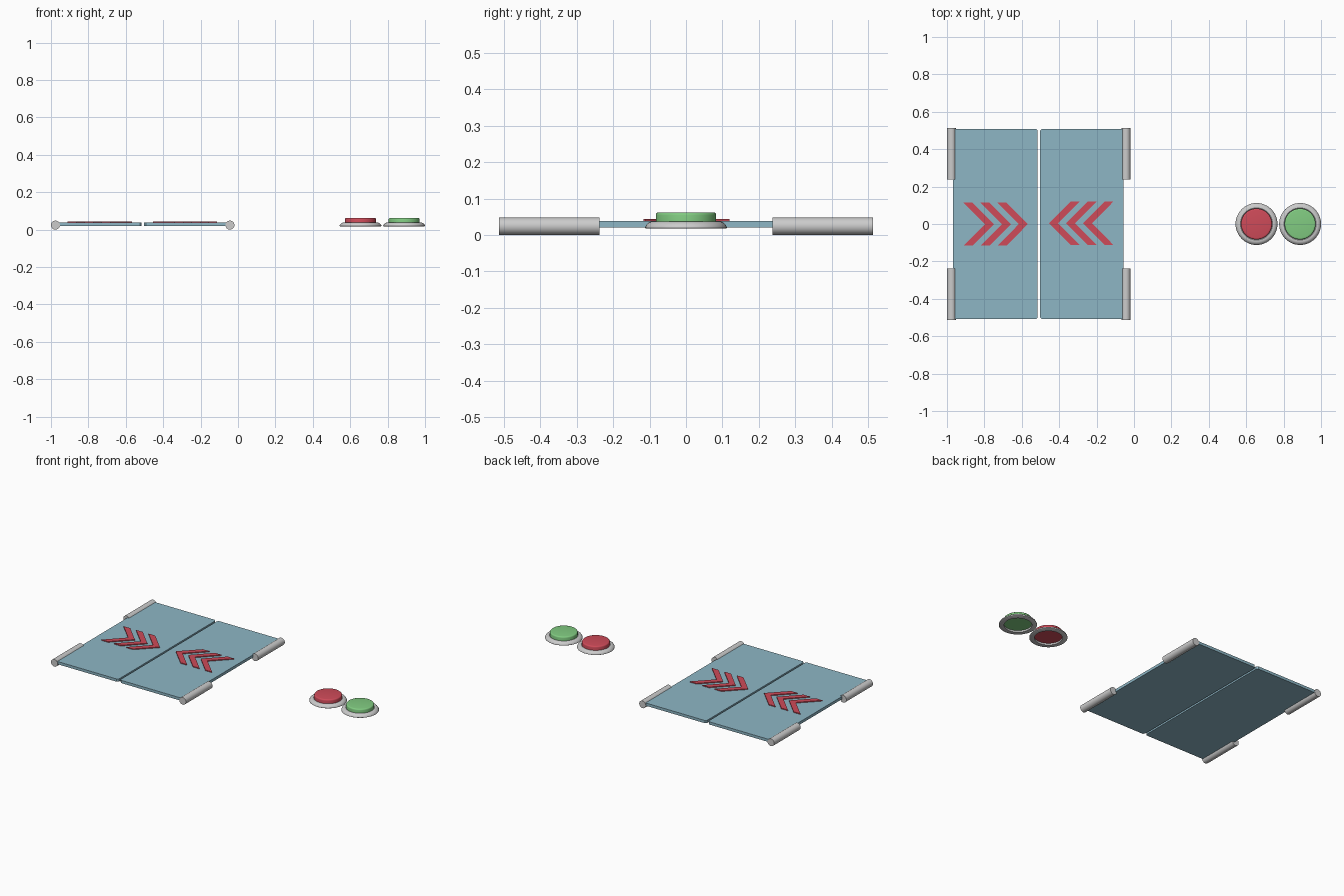
import bpy, bmesh, math

if "Cube" in bpy.data.objects:
    bpy.data.objects.remove(bpy.data.objects["Cube"])


def material(name, rgb):
    m = bpy.data.materials.new(name)
    m.diffuse_color = (*rgb, 1)
    m.use_nodes = True
    m.node_tree.nodes["Principled BSDF"].inputs["Base Color"].default_value = m.diffuse_color
    return m


BLUE = material("panel_blue", (0.27, 0.47, 0.56))
RED = material("signal_red", (0.62, 0.07, 0.10))
GREEN = material("signal_green", (0.22, 0.60, 0.22))


def finish(name, bm, mat=None, smooth=False):
    bmesh.ops.recalc_face_normals(bm, faces=bm.faces[:])
    me = bpy.data.meshes.new(name)
    bm.to_mesh(me)
    bm.free()
    ob = bpy.data.objects.new(name, me)
    bpy.context.collection.objects.link(ob)
    if mat:
        me.materials.append(mat)
    if smooth:
        bpy.ops.object.select_all(action='DESELECT')
        ob.select_set(True)
        bpy.context.view_layer.objects.active = ob
        bpy.ops.object.shade_smooth_by_angle(angle=math.radians(35))
    return ob


def prism(name, outlines, z0, z1, mat):
    """Extrude flat outlines from z0 up to z1."""
    bm = bmesh.new()
    for pts in outlines:
        face = bm.faces.new([bm.verts.new((x, y, z0)) for x, y in pts])
        ext = bmesh.ops.extrude_face_region(bm, geom=[face], use_keep_orig=True)
        for v in ext["geom"]:
            if isinstance(v, bmesh.types.BMVert):
                v.co.z = z1
    return finish(name, bm, mat)


def lathe(name, profile, cx, mat=None, closed=False, n=48):
    """Revolve (radius, z) points about a vertical axis at x = cx."""
    bm = bmesh.new()
    rings = []
    for r, z in profile:
        if r == 0:
            rings.append([bm.verts.new((cx, 0, z))] * n)
        else:
            rings.append([bm.verts.new((cx + r * math.cos(2 * math.pi * i / n),
                                        r * math.sin(2 * math.pi * i / n), z))
                          for i in range(n)])
    pairs = list(zip(rings, rings[1:]))
    if closed:
        pairs.append((rings[-1], rings[0]))
    for a, b in pairs:
        for i in range(n):
            j = (i + 1) % n
            bm.faces.new(list(dict.fromkeys((a[i], a[j], b[j], b[i]))))
    return finish(name, bm, mat, True)


# Two door panels, with clipped corners along the central gap
def panel(name, hinge, gap):
    c = 0.01 if hinge > gap else -0.01
    h = 0.509
    prism(name, [[(hinge, -h), (hinge, h), (gap + c, h), (gap, h - 0.01),
                  (gap, 0.01 - h), (gap + c, -h)]], 0.020, 0.038, BLUE)


panel("left_panel", -0.968, -0.515)
panel("right_panel", -0.056, -0.503)


# Three chevrons on each panel, pointing at the gap
def chevrons(name, tip, d, cy):
    h, w, run = 0.115, 0.048, 0.114
    shapes = []
    for i in range(3):
        t = tip - d * 0.0905 * i
        shapes.append([(t, cy), (t - d * run, cy + h), (t - d * (run + w), cy + h),
                       (t - d * w, cy), (t - d * (run + w), cy - h), (t - d * run, cy - h)])
    prism(name, shapes, 0.034, 0.0435, RED)


chevrons("left_chevrons", -0.568, 1, -0.001)
chevrons("right_chevrons", -0.454, -1, 0.004)

# Four hinge barrels at the outer corners
for side, x in (("left", -0.976), ("right", -0.043)):
    for end, s in (("front", -1), ("back", 1)):
        bpy.ops.mesh.primitive_cylinder_add(vertices=32, radius=0.024, depth=0.276,
                                            location=(x, s * 0.375, 0.024),
                                            rotation=(math.pi / 2, 0, 0))
        bpy.context.object.name = f"{side}_{end}_hinge"
        bpy.ops.object.shade_smooth_by_angle(angle=math.radians(35))

# Push buttons: a bezel ring around a rounded cap
BEZEL = [(0.082, 0.017), (0.109, 0.017), (0.112, 0.019), (0.112, 0.022),
         (0.108, 0.029), (0.102, 0.034), (0.095, 0.037), (0.086, 0.037), (0.082, 0.034)]
CAP = [(0, 0.028), (0.083, 0.028), (0.083, 0.054), (0.082, 0.058),
       (0.079, 0.061), (0.074, 0.062), (0, 0.062)]
for colour, x, mat in (("red", 0.655, RED), ("green", 0.888, GREEN)):
    lathe(f"{colour}_button_bezel", BEZEL, x, closed=True)
    lathe(f"{colour}_button_cap", CAP, x, mat)
